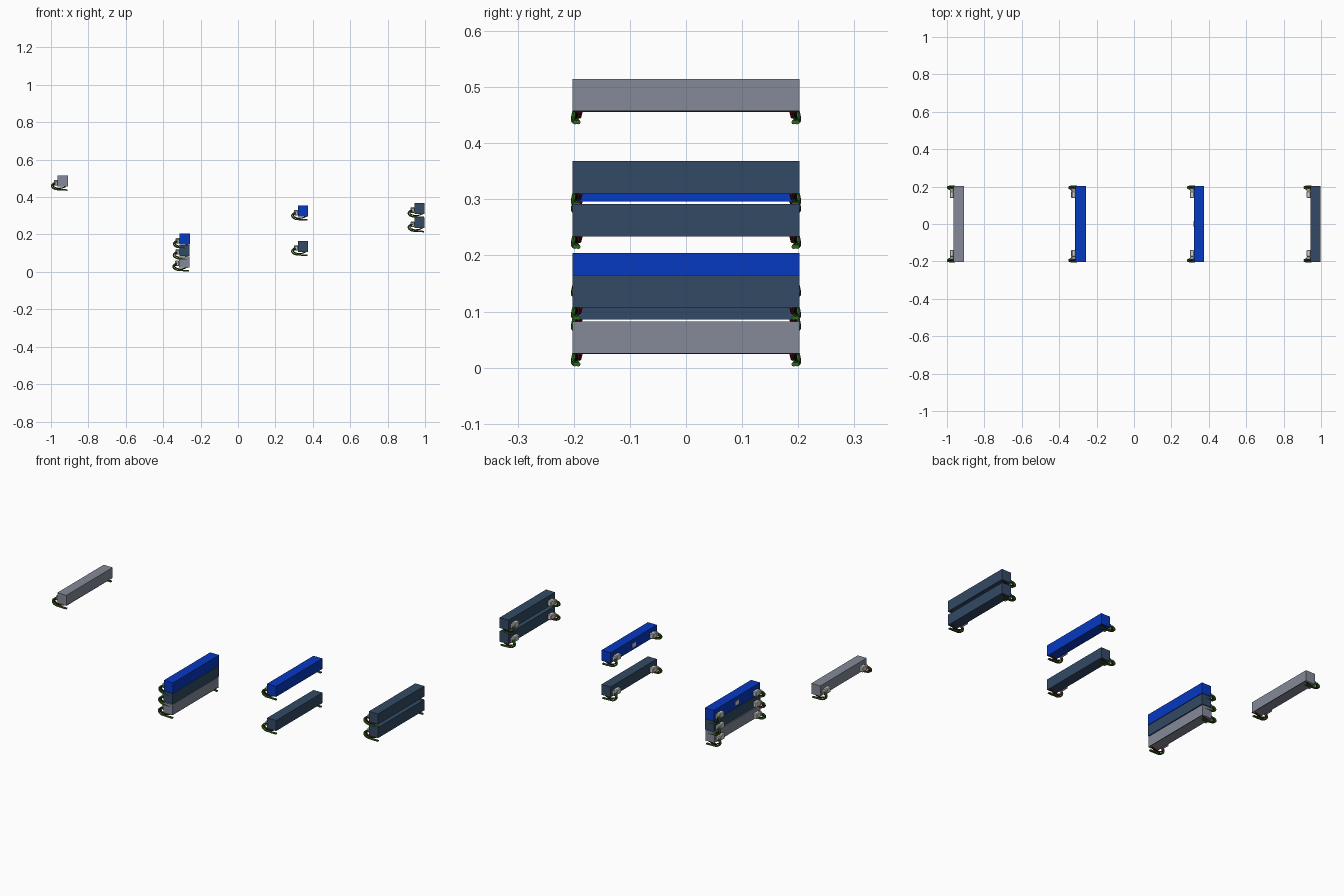
import bpy, bmesh

if "Cube" in bpy.data.objects:
    bpy.data.objects.remove(bpy.data.objects["Cube"])


def material(name, rgb):
    m = bpy.data.materials.new(name)
    m.diffuse_color = (*rgb, 1)
    m.use_nodes = True
    m.node_tree.nodes["Principled BSDF"].inputs["Base Color"].default_value = m.diffuse_color
    return m


GREY = material("cool grey", (0.235, 0.255, 0.315))
SLATE = material("slate", (0.033, 0.068, 0.128))
BLUE = material("blue", (0.002, 0.041, 0.54))
LIGHT = material("light grey", (0.65, 0.65, 0.66))
GREEN = material("cable green", (0.03, 0.15, 0.009))
RED = material("cable red", (0.32, 0.008, 0.008))
BLACK = material("cable black", (0.01, 0.01, 0.01))

W, L, H = 0.055, 0.405, 0.058      # beam width, length, height


def box(name, lo, hi, mat, bevel=0):
    bm = bmesh.new()
    bmesh.ops.create_cube(bm, size=1)
    for v in bm.verts:
        v.co = [a + (b - a) * (c + 0.5) for a, b, c in zip(lo, hi, v.co)]
    if bevel:
        bmesh.ops.bevel(bm, geom=bm.edges[:], offset=bevel, segments=1, affect='EDGES')
    me = bpy.data.meshes.new(name)
    bm.to_mesh(me)
    bm.free()
    me.materials.append(mat)
    ob = bpy.data.objects.new(name, me)
    bpy.context.collection.objects.link(ob)
    return ob


def cable(name, pts, radius, mat):
    cu = bpy.data.curves.new(name, 'CURVE')
    cu.dimensions = '3D'
    cu.bevel_depth = radius
    cu.bevel_resolution = 2
    cu.resolution_u = 6
    cu.use_fill_caps = True
    sp = cu.splines.new('BEZIER')
    sp.bezier_points.add(len(pts) - 1)
    for bp, p in zip(sp.bezier_points, pts):
        bp.co = p
        bp.handle_left_type = bp.handle_right_type = 'AUTO'
    cu.materials.append(mat)
    ob = bpy.data.objects.new(name, cu)
    bpy.context.collection.objects.link(ob)
    return ob


# cable loop leaving the connector, curling back and under the beam
LOOP = [(-0.010, 0.180, 0.020), (-0.023, 0.189, 0.017), (-0.032, 0.194, 0.003),
        (-0.020, 0.197, -0.011), (0.015, 0.196, -0.0165), (0.052, 0.194, -0.0185)]
# name, y shift, z shift, radius, material
STRANDS = [("green_cable_outer", 0.004, 0.0, 0.004, GREEN),
           ("green_cable_inner", -0.002, 0.0, 0.004, GREEN)]


def unit(x, z, mat):
    # main beam
    box("beam", (x, -L / 2, z), (x + W, L / 2, z + H), mat)
    for s in (-1, 1):
        def place(p, dy=0, dz=0):
            return (x + p[0], s * (p[1] + dy), z + p[2] + dz)
        # connector block and plug on the rear face near each end
        y0, y1 = sorted((s * 0.138, s * 0.176))
        box("connector", (x - 0.021, y0, z + 0.006), (x + 0.001, y1, z + 0.036), LIGHT, 0.004)
        y0, y1 = sorted((s * 0.174, s * 0.189))
        box("plug", (x - 0.021, y0, z + 0.006), (x, y1, z + 0.031), LIGHT, 0.003)
        for name, dy, dz, r, m in STRANDS:
            cable(name, [place(p, dy, dz) for p in LOOP], r, m)
        # red and black leads rising to the underside of the beam
        lead = [(-0.012, 0.184, 0.016), (-0.024, 0.188, 0.006), (-0.010, 0.190, -0.006),
                (0.020, 0.189, -0.008), (0.044, 0.187, 0.001)]
        cable("red_cable", [place(p) for p in lead], 0.003, RED)
        cable("black_cable", [place(p, 0.006, -0.001) for p in lead], 0.0022, BLACK)
    # blue beams carry a small plate at mid-length on the rear
    if mat is BLUE:
        box("centre_clip", (x - 0.002, -0.015, z + 0.014), (x + 0.001, 0.015, z + 0.036), LIGHT)
    # grey beams have a dark trim line along the lower front edge
    if mat is GREY:
        box("trim_line", (x + W - 0.001, -L / 2, z), (x + W + 0.0005, L / 2, z + 0.002), BLACK)


UNITS = [(-0.964, 0.456, GREY),
         (-0.315, 0.0245, GREY), (-0.313, 0.086, SLATE), (-0.312, 0.146, BLUE),
         (0.320, 0.107, SLATE), (0.320, 0.296, BLUE),
         (0.943, 0.234, SLATE), (0.943, 0.310, SLATE)]
for u in UNITS:
    unit(*u)

# smooth the cables by turning them into meshes
bpy.ops.object.select_all(action='DESELECT')
curves = [o for o in bpy.context.scene.objects if o.type == 'CURVE']
for o in curves:
    o.select_set(True)
bpy.context.view_layer.objects.active = curves[0]
bpy.ops.object.convert(target='MESH')
bpy.ops.object.shade_smooth_by_angle()
